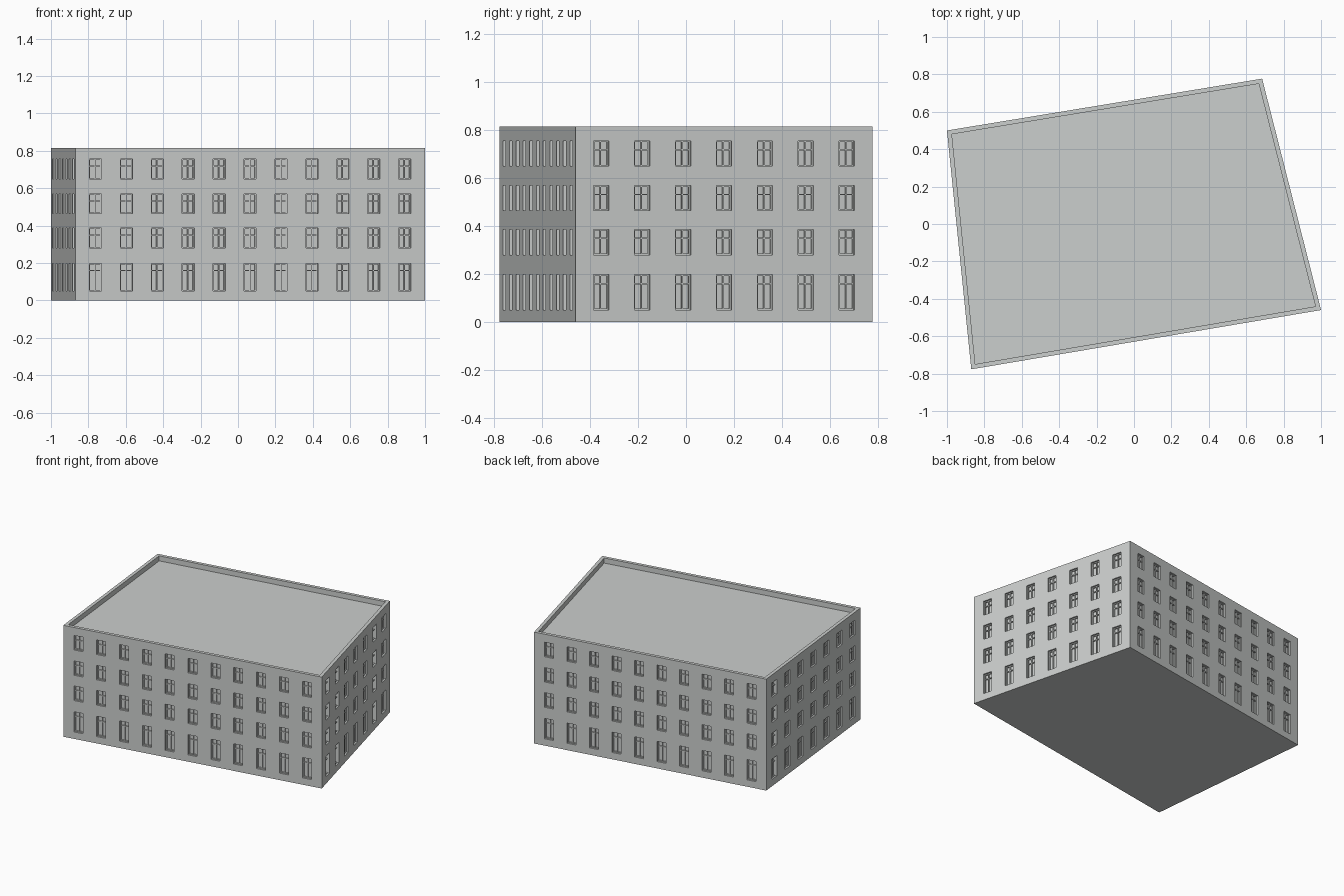
import bpy, bmesh
from mathutils import Vector

if "Cube" in bpy.data.objects:
    bpy.data.objects.remove(bpy.data.objects["Cube"])

# Footprint, counter-clockwise from the front left corner, and windows per side
CORNERS = [Vector(p) for p in ((-0.87, -0.777), (1.0, -0.46), (0.685, 0.777), (-1.0, 0.50))]
COLUMNS = (11, 7, 10, 7)
ROWS = ((0.05, 0.198), (0.28, 0.387), (0.465, 0.57), (0.65, 0.756))
HEIGHT, ROOF_Z, RIM = 0.815, 0.778, 0.024
MARGIN, WIN_W, DEPTH = 0.11, 0.066, 0.02

grey = bpy.data.materials.new("pale grey")
grey.diffuse_color = (0.60, 0.62, 0.61, 1)
grey.use_nodes = True
grey.node_tree.nodes["Principled BSDF"].inputs["Base Color"].default_value = grey.diffuse_color


def finish(bm, name):
    bmesh.ops.remove_doubles(bm, verts=bm.verts, dist=1e-5)
    mesh = bpy.data.meshes.new(name)
    bm.to_mesh(mesh)
    bm.free()
    mesh.materials.append(grey)
    bpy.context.collection.objects.link(bpy.data.objects.new(name, mesh))


def face(bm, pts):
    bm.faces.new([bm.verts.new(p) for p in pts])


def side_frame(i):
    """Length of side i and a function placing (along, height, depth) on it."""
    a, b = CORNERS[i], CORNERS[(i + 1) % 4]
    d = (b - a).normalized()
    inward = Vector((-d.y, d.x))

    def place(u, z, depth=0.0):
        p = a + d * u + inward * depth
        return Vector((p.x, p.y, z))
    return (b - a).length, place


def inner_corner(i):
    d1 = (CORNERS[i] - CORNERS[i - 1]).normalized()
    d2 = (CORNERS[(i + 1) % 4] - CORNERS[i]).normalized()
    n1, n2 = Vector((-d1.y, d1.x)), Vector((-d2.y, d2.x))
    return CORNERS[i] + (n1 + n2) * RIM / (1 + n1.dot(n2))


def box(bm, place, u0, u1, z0, z1, d0, d1):
    """Bar on a wall: front face and four edges, back hidden by the pane."""
    f = [place(u, z, d0) for u, z in ((u0, z0), (u1, z0), (u1, z1), (u0, z1))]
    k = [place(u, z, d1) for u, z in ((u0, z0), (u1, z0), (u1, z1), (u0, z1))]
    face(bm, f)
    for j in range(4):
        n = (j + 1) % 4
        face(bm, (f[n], f[j], k[j], k[n]))


walls, panes, bars = bmesh.new(), bmesh.new(), bmesh.new()
for i, count in enumerate(COLUMNS):
    length, place = side_frame(i)
    step = (length - 2 * MARGIN) / (count - 1)
    us = [0.0]
    for c in range(count):
        us += [MARGIN + c * step - WIN_W / 2, MARGIN + c * step + WIN_W / 2]
    us.append(length)
    zs = [0.0] + [z for row in ROWS for z in row] + [HEIGHT]
    for a, (u0, u1) in enumerate(zip(us, us[1:])):
        for b, (z0, z1) in enumerate(zip(zs, zs[1:])):
            ring = ((u0, z0), (u1, z0), (u1, z1), (u0, z1))
            if a % 2 == 0 or b % 2 == 0:
                face(walls, [place(u, z) for u, z in ring])
                continue
            # Window opening: reveals, pane, frame and glazing bars
            for j in range(4):
                p, q = ring[j], ring[(j + 1) % 4]
                face(walls, (place(*p), place(*q), place(*q, DEPTH), place(*p, DEPTH)))
            face(panes, [place(u, z, DEPTH) for u, z in ring])
            w, mid = 0.006, (u0 + u1) / 2
            transom = z1 - 0.038
            for x0, x1, y0, y1 in ((u0, u0 + w, z0, z1), (u1 - w, u1, z0, z1),
                                   (u0 + w, u1 - w, z0, z0 + w), (u0 + w, u1 - w, z1 - w, z1),
                                   (mid - w / 2, mid + w / 2, z0 + w, z1 - w),
                                   (u0 + w, mid - w / 2, transom - w / 2, transom + w / 2),
                                   (mid + w / 2, u1 - w, transom - w / 2, transom + w / 2)):
                box(bars, place, x0, x1, y0, y1, 0.012, DEPTH)

# Underside
face(walls, [c.to_3d() for c in reversed(CORNERS)])
finish(walls, "outer_walls")
finish(panes, "window_panes")
finish(bars, "window_frames")

# Flat roof sunk behind a thin parapet
roof = bmesh.new()
inner = [inner_corner(i) for i in range(4)]
face(roof, [(p.x, p.y, ROOF_Z) for p in inner])
for i in range(4):
    n = (i + 1) % 4
    o0, o1, p0, p1 = CORNERS[i], CORNERS[n], inner[i], inner[n]
    face(roof, [(p.x, p.y, HEIGHT) for p in (o0, o1, p1, p0)])
    face(roof, [(p0.x, p0.y, HEIGHT), (p1.x, p1.y, HEIGHT),
                (p1.x, p1.y, ROOF_Z), (p0.x, p0.y, ROOF_Z)])
finish(roof, "roof_and_parapet")
